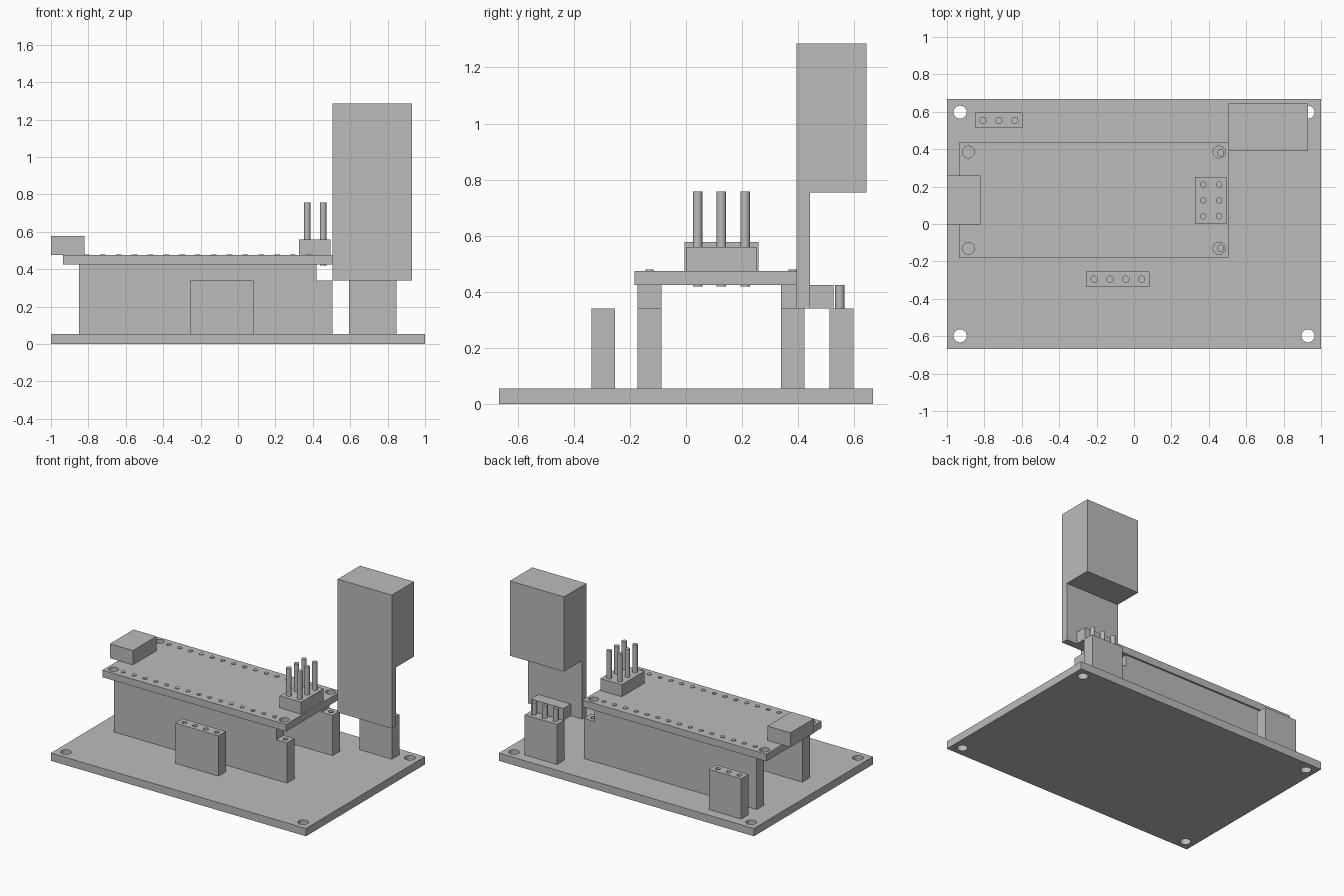
import bpy
import math

cube = bpy.data.objects.get("Cube")
if cube:
    bpy.data.objects.remove(cube, do_unlink=True)

grey = bpy.data.materials.new("plain grey")
grey.use_nodes = True
grey.diffuse_color = (0.5, 0.5, 0.5, 1)
grey.node_tree.nodes["Principled BSDF"].inputs["Base Color"].default_value = (0.5, 0.5, 0.5, 1)

PITCH = 0.0847      # spacing between pins
BASE_TOP = 0.055
SOCKET_TOP = 0.34
BOARD_LOW, BOARD_TOP = 0.425, 0.475


def box(name, x, y, z):
    """Box from (low, high) pairs on each axis."""
    spans = (x, y, z)
    bpy.ops.mesh.primitive_cube_add(size=1, location=[(a + b) / 2 for a, b in spans])
    ob = bpy.context.object
    ob.name = name
    ob.scale = [b - a for a, b in spans]
    bpy.ops.object.transform_apply(location=False, rotation=False, scale=True)
    ob.data.materials.append(grey)
    return ob


def rod(name, x, y, z0, z1, radius=0.017):
    """Upright round rod."""
    bpy.ops.mesh.primitive_cylinder_add(vertices=24, radius=radius, depth=z1 - z0,
                                        location=(x, y, (z0 + z1) / 2))
    ob = bpy.context.object
    ob.name = name
    ob.data.materials.append(grey)
    bpy.ops.object.shade_smooth_by_angle(angle=math.radians(35))
    return ob


def drill(ob, points, z0, z1, radius=0.017):
    """Cut round holes into a part, then discard the cutters."""
    cutters = []
    for x, y in points:
        cutter = rod("hole_cutter", x, y, z0, z1, radius)
        cutter.hide_render = True
        mod = ob.modifiers.new("hole", 'BOOLEAN')
        mod.operation = 'DIFFERENCE'
        mod.solver = 'EXACT'
        mod.object = cutter
        cutters.append(cutter)
    bpy.ops.object.select_all(action='DESELECT')
    ob.select_set(True)
    bpy.context.view_layer.objects.active = ob
    for mod in list(ob.modifiers):
        bpy.ops.object.modifier_apply(modifier=mod.name)
    for cutter in cutters:
        bpy.data.objects.remove(cutter, do_unlink=True)
    bpy.ops.object.shade_smooth_by_angle(angle=math.radians(35))


def socket(name, x0, y, count):
    """Tall female socket strip with a row of round holes."""
    ob = box(name, (x0, x0 + count * PITCH), (y - 0.042, y + 0.042), (BASE_TOP, SOCKET_TOP))
    holes = [(x0 + (i + 0.5) * PITCH, y) for i in range(count)]
    drill(ob, holes, 0.12, SOCKET_TOP + 0.05)
    return holes


# Base board with corner holes
base = box("base_board", (-1, 1), (-0.667, 0.667), (0, BASE_TOP))
drill(base, [(sx * 0.93, sy * 0.598) for sx in (-1, 1) for sy in (-1, 1)], -0.1, 0.2, 0.035)

# Two long sockets with the pin headers of the upper board plugged in
for side, y in (("front", -0.13), ("back", 0.38)):
    holes = socket(side + "_long_socket", -0.85, y, 16)
    box(side + "_pin_strip", (-0.85, -0.85 + 15 * PITCH), (y - 0.042, y + 0.042),
        (SOCKET_TOP, BOARD_LOW))
    for x, py in holes[:15]:
        rod(side + "_strip_pin", x, py, 0.2, BOARD_TOP + 0.005, 0.015)

# Upper controller board
upper = box("upper_board", (-0.935, 0.505), (-0.183, 0.435), (BOARD_LOW, BOARD_TOP))
drill(upper, [(x, y) for x in (-0.885, 0.455) for y in (-0.13, 0.385)], 0.4, 0.5, 0.032)

# Cable port
box("cable_port", (-1, -0.82), (-0.006, 0.258), (BOARD_TOP, 0.577))

# Six pin header
box("six_pin_block", (0.327, 0.495), (0, 0.252), (BOARD_TOP, 0.56))
for x in (0.37, 0.455):
    for row in (-1, 0, 1):
        rod("six_pin", x, 0.126 + row * PITCH, BOARD_LOW - 0.005, 0.757)

# Small free sockets
socket("four_hole_socket", -0.256, -0.295, 4)
socket("three_hole_socket", -0.85, 0.554, 3)

# Sensor socket, its plug and pins
holes = socket("sensor_socket", 0.594, 0.554, 3)
box("sensor_plug", (0.594, 0.848), (0.44, 0.525), (SOCKET_TOP, BOARD_LOW))
for x, y in holes:
    rod("sensor_pin", x, y - 0.006, 0.2, BOARD_LOW, 0.0165)

# Upright sensor: thin panel and large housing
box("sensor_panel", (0.506, 0.93), (0.394, 0.442), (SOCKET_TOP, 0.757))
box("sensor_housing", (0.506, 0.93), (0.394, 0.644), (0.755, 1.285))
